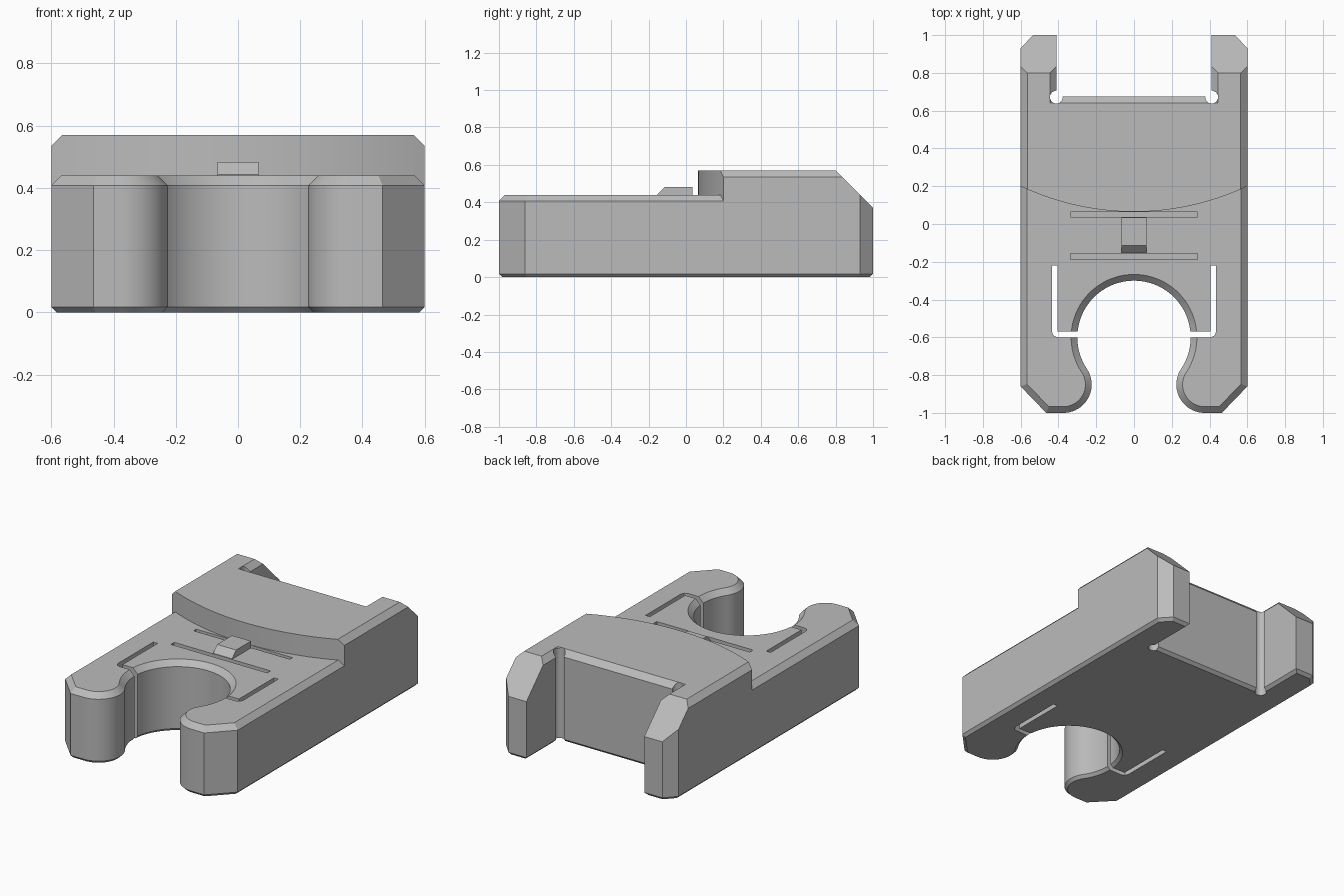
import bpy, bmesh
from math import sin, cos, radians, sqrt, atan2, degrees
from mathutils import Vector

if "Cube" in bpy.data.objects:
    bpy.data.objects.remove(bpy.data.objects["Cube"])

grey = bpy.data.materials.new("plain grey")
grey.use_nodes = True
colour = (0.5, 0.5, 0.5, 1)
grey.diffuse_color = colour
grey.node_tree.nodes["Principled BSDF"].inputs["Base Color"].default_value = colour


def arc(cx, cy, r, start, end, steps):
    angles = [radians(start + (end - start) * i / steps) for i in range(steps + 1)]
    return [(cx + r * cos(a), cy + r * sin(a)) for a in angles]


def inset(points, d):
    """Move a counter-clockwise outline inwards by d with mitred corners."""
    result = []
    for i, p in enumerate(points):
        p = Vector(p)
        a = (p - Vector(points[i - 1])).normalized()
        b = (Vector(points[(i + 1) % len(points)]) - p).normalized()
        na, nb = Vector((-a.y, a.x)), Vector((-b.y, b.x))
        result.append(p + (na + nb) * (d / (1 + na.dot(nb))))
    return result


def prism(name, points, z0, z1, bottom=0.0, top=0.0, axis="z"):
    """Extrude an outline, with optional chamfers at both ends."""
    rings = [(z0, bottom)]
    if bottom:
        rings.append((z0 + bottom, 0))
    if top:
        rings.append((z1 - top, 0))
    rings.append((z1, top))
    bm = bmesh.new()
    loops = []
    for z, d in rings:
        outline = inset(points, d) if d else points
        loops.append([bm.verts.new((z, p[0], p[1]) if axis == "x" else (p[0], p[1], z))
                      for p in outline])
    n = len(points)
    for low, high in zip(loops, loops[1:]):
        for i in range(n):
            j = (i + 1) % n
            bm.faces.new((low[i], low[j], high[j], high[i]))
    bm.faces.new(loops[0][::-1])
    bm.faces.new(loops[-1])
    bmesh.ops.recalc_face_normals(bm, faces=bm.faces[:])
    mesh = bpy.data.meshes.new(name)
    bm.to_mesh(mesh)
    bm.free()
    mesh.materials.append(grey)
    obj = bpy.data.objects.new(name, mesh)
    bpy.context.collection.objects.link(obj)
    return obj


def rect(x0, x1, y0, y1):
    return [(x0, y0), (x1, y0), (x1, y1), (x0, y1)]


def combine(target, other, operation):
    """Apply a boolean and remove the second object."""
    mod = target.modifiers.new("cut", "BOOLEAN")
    mod.operation, mod.object, mod.solver = operation, other, "EXACT"
    bpy.context.view_layer.objects.active = target
    bpy.ops.object.modifier_apply(modifier=mod.name)
    bpy.data.objects.remove(other)


# Plan outline: round socket, rounded horns, straight sides, rear notch
hole_y, hole_r, horn_r = -0.6, 0.3, 0.15
horn_y = -1 + horn_r
horn_x = sqrt((hole_r + horn_r) ** 2 - (horn_y - hole_y) ** 2)
meet = degrees(atan2(horn_y - hole_y, horn_x))
half = arc(0, hole_y, hole_r, 90, meet, 32)
half += arc(horn_x, horn_y, horn_r, 180 + meet, 270, 20)[1:]
half += [(0.465, -1), (0.6, -0.86), (0.6, 0.93), (0.535, 1), (0.41, 1), (0.41, 0.675)]
outline = half + [(-x, y) for x, y in reversed(half[1:])]

# Low front deck
body = prism("body", outline, 0, 0.44, 0.018, 0.033)
combine(body, prism("rear_trim", rect(-1, 1, 0.4, 2), -1, 2), "DIFFERENCE")

# Raised rear block with curved step and sloped prong tips
rear = prism("rear_block", outline, 0, 0.57, 0.018, 0.035)
combine(rear, prism("step_curve", arc(0, 1.465, 1.4, -90, 268.5, 239), -1, 2), "INTERSECT")
combine(rear, prism("tip_slope", [(0.8, 0.57), (1.2, 0.17), (1.2, 0.97), (0.4, 0.97)],
                    -1, 1, axis="x"), "DIFFERENCE")
combine(body, rear, "UNION")

for side in (1, -1):
    # Relief holes in the notch corners
    combine(body, prism("relief", arc(side * 0.411, 0.672, 0.034, 0, 345, 23), -1, 2),
            "DIFFERENCE")
    # Bent slits that free the spring arms
    slit = [(0.27, -0.6), (0.405, -0.6), (0.426, -0.591), (0.435, -0.57),
            (0.435, -0.22), (0.405, -0.22), (0.405, -0.57), (0.27, -0.57)]
    combine(body, prism("slit", [(side * x, y) for x, y in slit], -1, 2), "DIFFERENCE")

# Shallow cross slots in the deck
for y0, y1 in ((0.037, 0.063), (-0.188, -0.155)):
    combine(body, prism("slot", rect(-0.335, 0.335, y0, y1), 0.34, 0.8), "DIFFERENCE")

# Raised catch between the slots
catch = prism("catch", [(-0.153, 0.4), (0.035, 0.4), (0.035, 0.483),
                        (-0.113, 0.483), (-0.153, 0.443)], -0.066, 0.066, axis="x")

for obj in (body, catch):
    bpy.ops.object.select_all(action="DESELECT")
    obj.select_set(True)
    bpy.context.view_layer.objects.active = obj
    bpy.ops.object.shade_smooth_by_angle(angle=radians(25))
